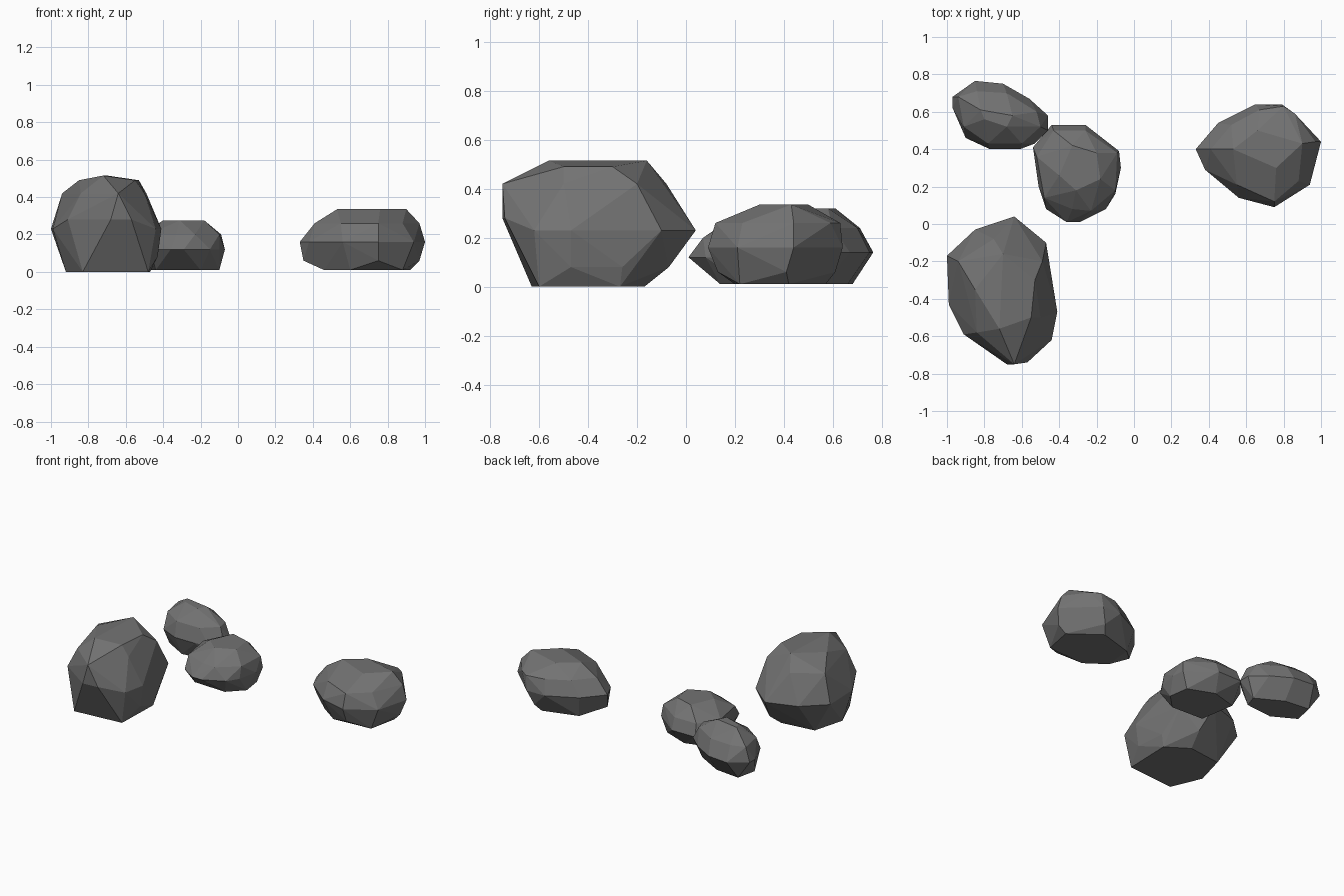
import bpy
import bmesh
import math

# Remove the default cube only
default_cube = bpy.data.objects.get("Cube")
if default_cube:
    bpy.data.objects.remove(default_cube, do_unlink=True)


def make_material(name, colour):
    """One flat, matte colour for viewport and render."""
    material = bpy.data.materials.new(name)
    material.use_nodes = True
    material.diffuse_color = colour
    shader = material.node_tree.nodes["Principled BSDF"]
    shader.inputs["Base Color"].default_value = colour
    shader.inputs["Roughness"].default_value = 0.9
    return material


stone_grey = make_material("stone grey", (0.17, 0.17, 0.17, 1))


def make_rock(name, contours):
    """Wrap a faceted convex skin around horizontal contours {height: outline}."""
    bm = bmesh.new()
    for height, outline in contours.items():
        for x, y in outline:
            bm.verts.new((x, y, height))

    hull = bmesh.ops.convex_hull(bm, input=bm.verts[:])
    unused = [item for item in hull["geom_interior"] + hull["geom_unused"]
              if isinstance(item, bmesh.types.BMVert)]
    bmesh.ops.delete(bm, geom=list(set(unused)), context="VERTS")

    # Merge nearly level triangles into broad stone facets
    bmesh.ops.dissolve_limit(bm, angle_limit=math.radians(4),
                             verts=bm.verts[:], edges=bm.edges[:])
    bmesh.ops.recalc_face_normals(bm, faces=bm.faces[:])

    mesh = bpy.data.meshes.new(name)
    bm.to_mesh(mesh)
    bm.free()
    mesh.materials.append(stone_grey)
    rock = bpy.data.objects.new(name, mesh)
    bpy.context.collection.objects.link(rock)
    return rock


# Large boulder: undercut front, steep flat side, broad top
make_rock("large_boulder", {
    0.0: [(-.83, -.63), (-.48, -.6), (-.47, -.27), (-.62, -.17),
          (-.86, -.2), (-.92, -.42)],
    .08: [(-.43, -.47), (-.45, -.26), (-.6, -.07)],
    .23: [(-.64, .04), (-.85, -.03), (-1, -.17), (-.99, -.43),
          (-.44, -.62), (-.41, -.47), (-.47, -.1)],
    .28: [(-.91, -.59), (-.68, -.75), (-.57, -.74)],
    .42: [(-.64, -.75), (-.5, -.5), (-.49, -.2), (-.94, -.2),
          (-.84, -.58), (-.75, -.08)],
    .49: [(-.53, -.3), (-.55, -.5), (-.85, -.35)],
    .515: [(-.7, -.16), (-.72, -.56)],
})

# Wide stone standing apart
make_rock("wide_stone", {
    .01: [(.46, .3), (.6, .2), (.88, .22), (.92, .42), (.72, .57), (.48, .5)],
    .06: [(.35, .37), (.97, .41), (.75, .13), (.75, .61)],
    .16: [(.33, .4), (.45, .54), (.65, .64), (.79, .64), (1, .44),
          (.94, .21), (.75, .09), (.56, .14), (.38, .29)],
    .26: [(.41, .4), (.52, .53), (.67, .61), (.8, .63), (.86, .59),
          (.97, .44), (.88, .23), (.75, .12), (.55, .21)],
    .335: [(.53, .4), (.66, .5), (.9, .43), (.76, .3)],
})

# Small stone in the middle of the group
make_rock("middle_stone", {
    .01: [(-.44, .15), (-.2, .14), (-.1, .24), (-.12, .38),
          (-.3, .45), (-.48, .4)],
    .12: [(-.54, .41), (-.44, .53), (-.26, .53), (-.08, .39), (-.07, .3),
          (-.1, .16), (-.15, .08), (-.29, .01), (-.36, .01), (-.47, .08),
          (-.51, .2)],
    .2: [(-.48, .14), (-.33, .08), (-.23, .07), (-.1, .18),
         (-.09, .38), (-.26, .5), (-.43, .5), (-.52, .36)],
    .275: [(-.4, .26), (-.31, .18), (-.18, .24), (-.2, .38), (-.33, .42)],
})

# Long stone at the back
make_rock("back_stone", {
    .01: [(-.91, .54), (-.75, .45), (-.55, .47), (-.52, .56),
          (-.7, .66), (-.88, .68)],
    .14: [(-.97, .68), (-.85, .765), (-.7, .75), (-.56, .67), (-.46, .58),
          (-.46, .5), (-.53, .43), (-.61, .4), (-.77, .4), (-.9, .46),
          (-.97, .62)],
    .24: [(-.94, .68), (-.84, .71), (-.68, .7), (-.52, .6), (-.5, .52),
          (-.6, .43), (-.78, .43), (-.91, .52)],
    .32: [(-.8, .56), (-.65, .58), (-.68, .52), (-.82, .61)],
})
